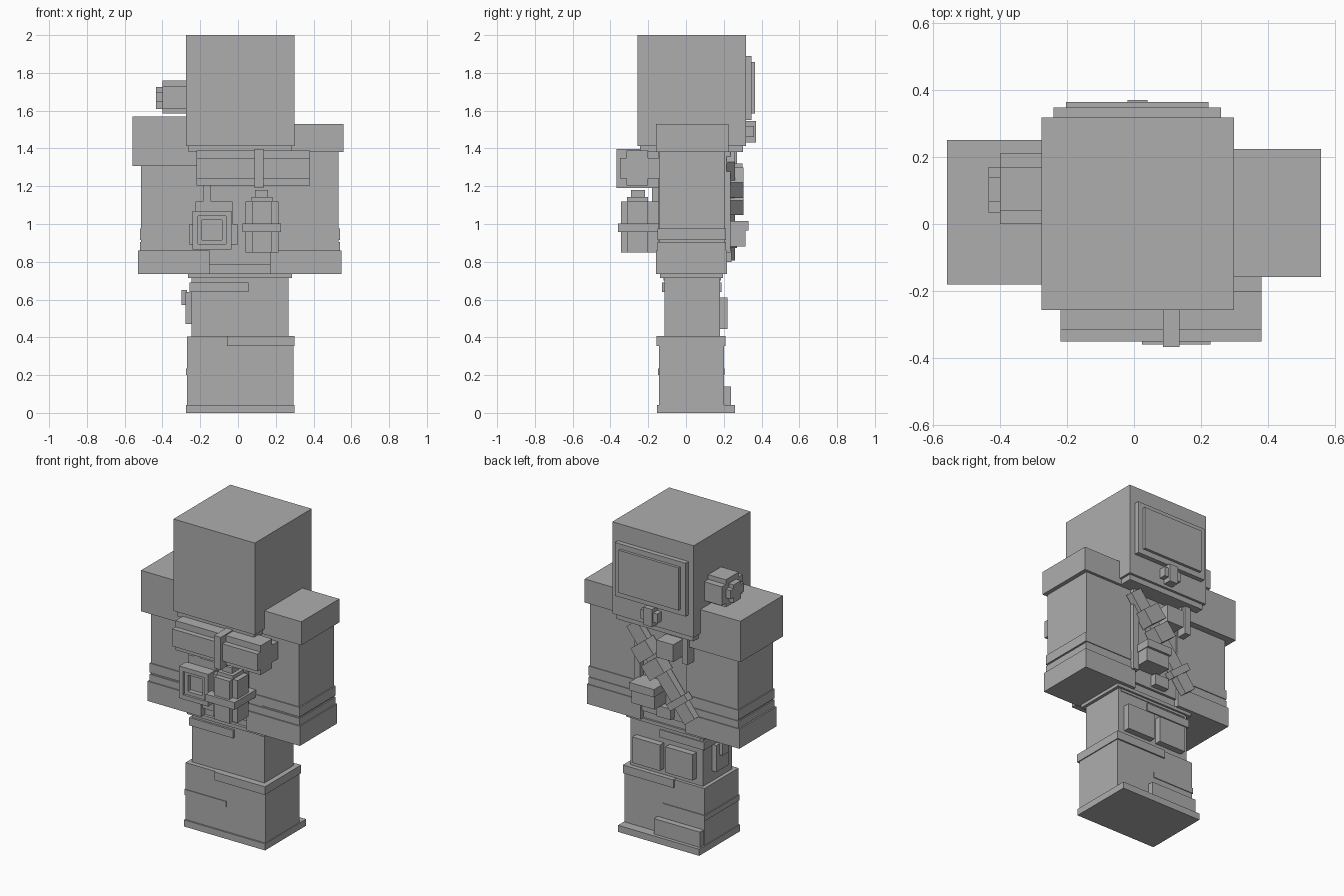
import bpy, math

cube = bpy.data.objects.get("Cube")
if cube:
    bpy.data.objects.remove(cube, do_unlink=True)

GREY = (0.42, 0.42, 0.42, 1)
mat = bpy.data.materials.new("plain grey")
mat.use_nodes = True
mat.diffuse_color = GREY
bsdf = mat.node_tree.nodes["Principled BSDF"]
bsdf.inputs["Base Color"].default_value = GREY
bsdf.inputs["Roughness"].default_value = 0.8


def box(name, x, y, z, turn=0):
    """Box from (min, max) ranges, optionally turned about the y axis."""
    a, b = zip(x, y, z)
    bpy.ops.mesh.primitive_cube_add(size=1)
    ob = bpy.context.object
    ob.name = name
    size = [q - p for p, q in zip(a, b)]
    for v in ob.data.vertices:
        v.co = [c * s for c, s in zip(v.co, size)]
    ob.location = [(p + q) / 2 for p, q in zip(a, b)]
    ob.rotation_euler.y = turn
    ob.data.materials.append(mat)
    return ob


def frame(name, x, y, z, w):
    """Square picture-frame made of four bars of width w."""
    box(name + "_top", x, y, (z[1] - w, z[1]))
    box(name + "_bottom", x, y, (z[0], z[0] + w))
    box(name + "_side_a", (x[0], x[0] + w), y, (z[0] + w, z[1] - w))
    box(name + "_side_b", (x[1] - w, x[1]), y, (z[0] + w, z[1] - w))


# Head with collar
box("head", (-.276, .298), (-.256, .317), (1.414, 2.0))
box("collar", (-.262, .284), (-.243, .302), (1.38, 1.414))

# Visor, stepped outward
box("visor_rim", (-.24, .259), (.31, .347), (1.55, 1.89))
box("visor_glass", (-.203, .223), (.34, .364), (1.585, 1.857))

# Breathing vent under the visor
box("vent_wide", (-.05, .07), (.31, .36), (1.46, 1.52))
box("vent_tall", (-.02, .04), (.31, .37), (1.432, 1.545))

# Ear unit
box("ear_unit_tall", (-.40, -.27), (.04, .17), (1.585, 1.76))
box("ear_unit_wide", (-.40, -.27), (0, .21), (1.61, 1.73))
box("ear_cap", (-.434, -.39), (.035, .17), (1.645, 1.70))
box("ear_cap_tall", (-.434, -.39), (.065, .14), (1.61, 1.725))

# Torso and hips
box("torso", (-.25, .27), (-.145, .2), (.785, 1.4))
box("waist", (-.23, .25), (-.12, .185), (.70, .80))
box("hip_belt", (-.265, .286), (-.138, .197), (.715, .737))

# Arms: body, forearm bands and cuff
for side, inner, body, band, cuff in (("right", -.15, -.513, -.520, -.529),
                                      ("left", .17, .532, .54, .547)):
    def span(outer):
        return tuple(sorted((inner, outer)))
    box(side + "_arm", span(body), (-.143, .207), (.74, 1.4))
    box(side + "_forearm_band", span(band), (-.15, .212), (.915, .975))
    box(side + "_cuff_band", span(band), (-.15, .212), (.86, .905))
    box(side + "_cuff", span(cuff), (-.158, .218), (.735, .86))
box("right_shoulder", (-.558, -.15), (-.18, .25), (1.307, 1.568))
box("left_shoulder", (.17, .558), (-.158, .224), (1.38, 1.53))

# Legs
box("upper_legs", (-.246, .267), (-.114, .18), (.36, .73))
box("lower_legs", (-.27, .293), (-.143, .2), (.03, .405))
box("sole", (-.275, .298), (-.153, .26), (0, .042))
box("knee_band", (-.058, .299), (-.156, .209), (.355, .407))
box("thigh_strap", (-.257, .055), (-.127, .187), (.64, .69))
box("shin_seam", (-.275, .02), (-.148, .205), (.2, .235))

# Thigh pouches, holster and toe plate
for name, x in (("left", (.03, .225)), ("right", (-.2, -.01))):
    box(name + "_thigh_pouch", x, (.17, .22), (.445, .61))
box("holster", (-.278, -.24), (-.03, .09), (.47, .64))
box("holster_cover", (-.30, -.27), (.0, .06), (.57, .65))
box("toe_plate", (-.265, .06), (.19, .238), (.04, .14))

# Chest harness: upright straps, diagonal belt and clips
box("left_chest_strap", (.16, .2), (.19, .235), (.85, 1.39))
box("right_chest_strap", (-.2, -.16), (.19, .27), (1.2, 1.41))
tilt = math.atan2(.41, .52)
length = math.hypot(.41, .52)
box("diagonal_belt", (-.047, .043), (.215, .26), (1.095 - length / 2, 1.095 + length / 2), tilt)
for i, (t, w) in enumerate(((.74, .13), (.56, .13), (.2, .16))):
    cx, cz = -.207 + .41 * t, .835 + .52 * t
    deep = .325 if i < 2 else .29
    tall = .05 if i < 2 else .022
    box(f"belt_clip_{i}", (cx - w / 2, cx + w / 2), (.22, deep - .02), (cz - tall, cz + tall), tilt)
box("chest_box", (-.12, .0), (.19, .3), (1.21, 1.32))
box("chest_pouch", (0, .165), (.19, .315), (.88, .99))
box("chest_pouch_flap", (-.005, .17), (.19, .33), (.965, 1.015))
box("belt_pouch", (-.06, .04), (.18, .24), (.80, .87))

# Bed roll on the back, stepped profile, with its strap
box("roll_tall", (-.22, .381), (-.316, -.2), (1.203, 1.39))
box("roll_deep", (-.22, .381), (-.35, -.14), (1.24, 1.35))
box("roll_strap", (.087, .135), (-.367, -.14), (1.19, 1.397))

# Square case with a recessed front
box("case_plate", (-.257, -.003), (-.175, -.13), (.89, 1.0))
box("case_plate_top", (-.225, -.03), (-.18, -.13), (1.0, 1.12))
box("case_strap", (-.185, -.143), (-.18, -.13), (1.1, 1.22))
box("case_back", (-.235, -.04), (-.205, -.13), (.87, 1.065))
frame("case_frame", (-.24, -.035), (-.25, -.18), (.865, 1.07), .028)
frame("case_inner_frame", (-.212, -.063), (-.235, -.18), (.893, 1.042), .022)

# Canister with cap and belt
box("canister_wide", (.04, .214), (-.31, -.2), (.85, 1.12))
box("canister_deep", (.075, .18), (-.344, -.14), (.85, 1.12))
box("canister_top", (.072, .182), (-.312, -.2), (1.12, 1.143))
box("canister_cap", (.09, .16), (-.29, -.217), (1.14, 1.18))
box("canister_belt", (.024, .228), (-.36, -.14), (.957, 1.003))
